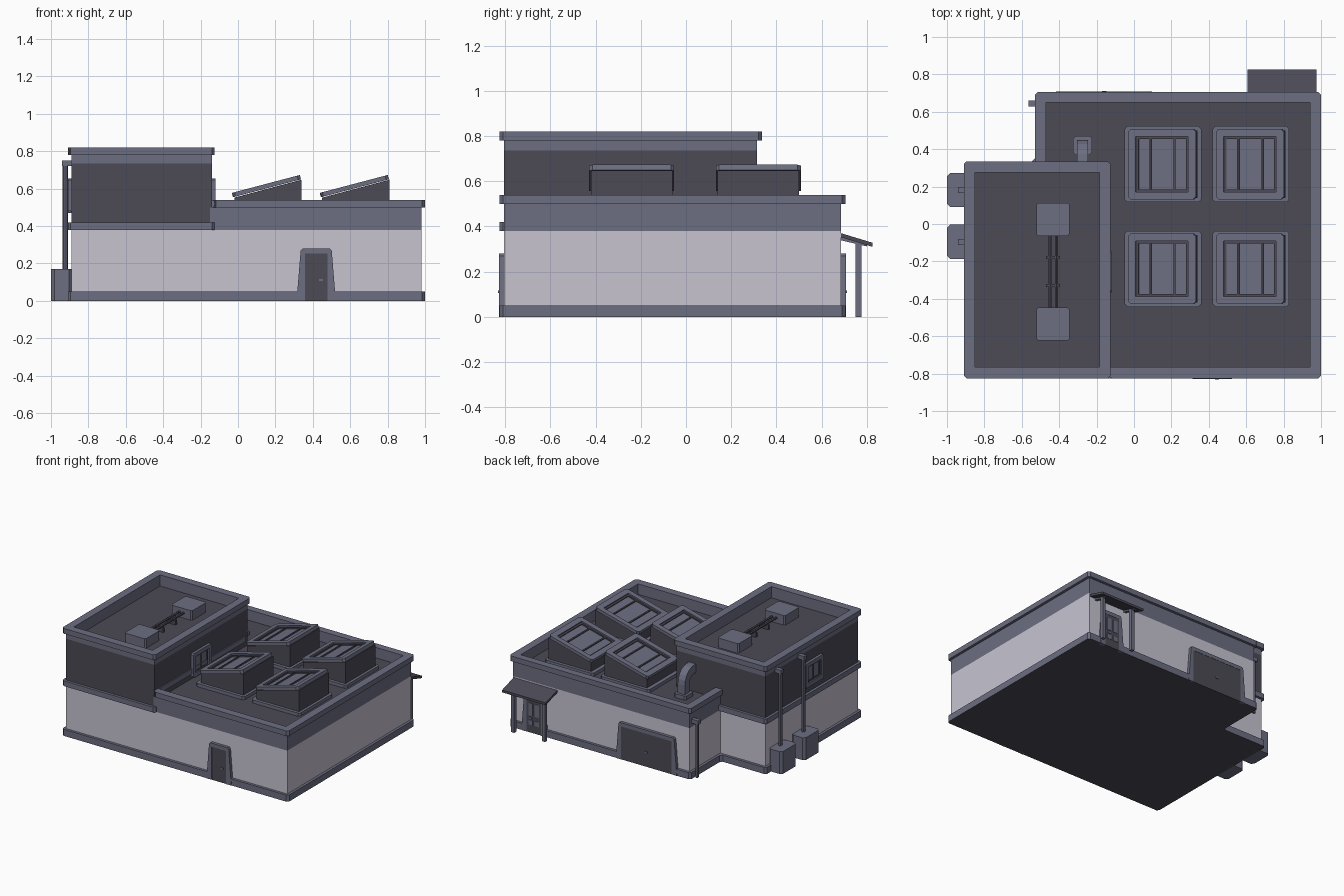
import bpy, bmesh, math
from mathutils import Matrix, Vector

if "Cube" in bpy.data.objects:
    bpy.data.objects.remove(bpy.data.objects["Cube"])


def mat(name, c):
    m = bpy.data.materials.new(name)
    m.diffuse_color = (*c, 1)
    m.use_nodes = True
    m.node_tree.nodes["Principled BSDF"].inputs["Base Color"].default_value = m.diffuse_color
    return m


LIGHT = mat("pale_wall", (0.57, 0.55, 0.63))
TRIM = mat("slate_trim", (0.15, 0.158, 0.222))
DARK = mat("charcoal", (0.072, 0.069, 0.092))
AX = {'x': lambda u, v, w: (w, u, v), 'y': lambda u, v, w: (u, w, v), 'z': lambda u, v, w: (u, v, w)}


def finish(name, bm, m):
    bmesh.ops.recalc_face_normals(bm, faces=bm.faces)
    me = bpy.data.meshes.new(name)
    bm.to_mesh(me)
    bm.free()
    me.materials.append(m)
    ob = bpy.data.objects.new(name, me)
    bpy.context.collection.objects.link(ob)
    return ob


def prism(name, pts, lo, hi, axis, m, inner=None, bevel=0):
    """Extrude a 2D outline along an axis; with inner, make a ring."""
    bm = bmesh.new()
    loops = [[[bm.verts.new(AX[axis](u, v, w)) for u, v in p] for w in (lo, hi)]
             for p in ([pts, inner] if inner else [pts])]
    n = len(pts)
    for a, b in loops:
        for i in range(n):
            j = (i + 1) % n
            bm.faces.new((a[i], a[j], b[j], b[i]))
    for k in (0, 1):
        if inner:
            o, q = loops[0][k], loops[1][k]
            for i in range(n):
                j = (i + 1) % n
                bm.faces.new((o[i], o[j], q[j], q[i]))
        else:
            bm.faces.new(loops[0][k])
    if bevel:
        a, b = loops[0]
        es = [bm.edges.get((a[i], b[i])) for i in range(n)]
        bmesh.ops.bevel(bm, geom=es, offset=bevel, segments=1, affect='EDGES')
    return finish(name, bm, m)


def rect(a, b, c, d):
    return [(a, c), (b, c), (b, d), (a, d)]


def box(name, x, y, z, m, bevel=0):
    return prism(name, rect(*x, *y), z[0], z[1], 'z', m, bevel=bevel)


def rod(name, a, b, r, m, sides=8):
    a, b = Vector(a), Vector(b)
    bm = bmesh.new()
    bmesh.ops.create_cone(bm, cap_ends=True, segments=sides, radius1=r, radius2=r, depth=(b - a).length)
    rot = (b - a).to_track_quat('Z', 'Y').to_matrix().to_4x4()
    bm.transform(Matrix.Translation((a + b) / 2) @ rot)
    return finish(name, bm, m)


# L-shaped ground floor
def ell(o):
    return [(-.89 - o, -.805 - o), (.98 + o, -.805 - o), (.98 + o, .685 + o),
            (-.51 - o, .685 + o), (-.51 - o, .315 + o), (-.89 - o, .315 + o)]


plinth = prism("plinth", ell(.02), 0, .05, 'z', TRIM, bevel=.015)
plinth.data.materials.append(DARK)
for f in plinth.data.polygons:
    f.material_index = 1 if f.normal.z < -.5 else 0
prism("ground_floor_walls", ell(0), .05, .38, 'z', LIGHT)


# main roof: parapet, coping and sunken deck
def main(o):
    return [(-.15 + o * .9, -.805 - o), (.98 + o, -.805 - o), (.98 + o, .685 + o),
            (-.51 - o, .685 + o), (-.51 - o, .3), (-.15 + o * .9, .3)]


deck = [(-.2, -.765), (.94, -.765), (.94, .65), (-.47, .65), (-.47, .28), (-.2, .28)]
prism("main_parapet", main(0), .38, .5, 'z', TRIM, inner=deck)
prism("main_coping", main(.02), .5, .54, 'z', TRIM, inner=deck, bevel=.015)
prism("main_roof_deck", deck, .39, .46, 'z', DARK)

# tower
T, TO, TI = rect(-.89, -.14, -.805, .315), rect(-.91, -.125, -.825, .335), rect(-.85, -.185, -.765, .275)
prism("tower_ledge", TO, .38, .42, 'z', TRIM, bevel=.015)
prism("tower_walls", T, .42, .735, 'z', DARK)
prism("tower_parapet", T, .735, .78, 'z', TRIM, inner=TI)
prism("tower_coping", TO, .78, .82, 'z', TRIM, inner=TI, bevel=.015)
for y in (.025, -.535):
    box("tower_roof_unit", (-.522, -.345), (y - .088, y + .088), (.735, .808), TRIM, .01)
for x in (-.45, -.415):
    rod("tower_roof_pipe", (x, -.46, .775), (x, -.05, .775), .009, DARK, 6)
for y in (-.33, -.18):
    box("pipe_bracket", (-.47, -.395), (y - .008, y + .008), (.735, .772), DARK)

# tower windows on both sides
for side, wx in ((-1, -.89), (1, -.14)):
    a, b = wx, wx + side * .02
    prism("window_frame", rect(-.365, -.145, .47, .655), a, b, 'x', TRIM,
          inner=rect(-.335, -.175, .5, .625), bevel=.01)
    prism("window_sash", rect(-.335, -.175, .5, .625), a, a + side * .01, 'x', DARK,
          inner=rect(-.322, -.188, .513, .612))
    prism("window_glass", rect(-.322, -.188, .513, .612), a, a + side * .005, 'x', TRIM)
    prism("window_bar", rect(-.261, -.249, .513, .612), a, a + side * .01, 'x', DARK)

# sloped skylights
L, ANG = .188, math.atan2(.095, .36)
for cx in (.155, .625):
    for cy in (.32, -.24):
        box("skylight_curb", (cx - .205, cx + .205), (cy - .203, cy + .203), (.46, .485), TRIM, .015)
        prism("skylight_box", [(cx - .175, .485), (cx + .185, .485), (cx + .185, .648), (cx - .175, .552)],
              cy - .18, cy + .18, 'y', DARK)
        move = Matrix.Translation((cx, cy, .602)) @ Matrix.Rotation(-ANG, 4, 'Y')
        parts = [
            prism("skylight_frame", rect(-L, L, -.188, .188), 0, .024, 'z', TRIM,
                  inner=rect(-.145, .145, -.148, .148), bevel=.015),
            prism("skylight_seal", rect(-.145, .145, -.148, .148), 0, .014, 'z', DARK,
                  inner=rect(-.132, .132, -.135, .135)),
            prism("skylight_glass", rect(-.132, .132, -.135, .135), 0, .006, 'z', TRIM)]
        for bx in (-.067, .067):
            parts.append(prism("skylight_bar", rect(bx - .005, bx + .005, -.135, .135), 0, .015, 'z', DARK))
        for p in parts:
            p.data.transform(move)

# curved duct from the main roof into the tower
arc = [(i * math.pi / 2 / 5) for i in range(6)]
duct = [(.45, .48)] + [(.34 + .11 * math.cos(t), .56 + .115 * math.sin(t)) for t in arc] + [(.31, .675)]
duct += [(.31, .61)] + [(.34 + .05 * math.cos(t), .56 + .05 * math.sin(t)) for t in reversed(arc)] + [(.39, .48)]
prism("roof_duct", duct, -.305, -.245, 'x', TRIM)
box("duct_base", (-.325, -.225), (.37, .47), (.46, .49), TRIM, .012)


# doors with flared frames; s is the outward y direction
def door(name, cx, y, s, w, h=.28):
    k = w - .022
    prism(name + "_frame", [(cx - w - .022, 0), (cx - w, h - .01), (cx - w + .01, h), (cx + w - .01, h),
                            (cx + w, h - .01), (cx + w + .022, 0), (cx + k, 0), (cx + k, h - .028),
                            (cx - k, h - .028), (cx - k, 0)], y, y + s * .0225, 'y', TRIM)
    prism(name + "_leaf", rect(cx - k, cx + k, 0, h - .028), y, y + s * .0207, 'y', DARK)
    hx = cx + (.025 if w < .1 else 0)
    prism(name + "_handle", rect(hx - .01, hx + .012, .105, .117), y, y + s * .026, 'y', TRIM)


door("front_door", .418, -.805, -1, .083)
door("porch_door", .79, .685, 1, .083)
door("garage_door", -.16, .685, 1, .235)
for px in (.763, .817):
    for z in ((.06, .095), (.13, .225)):
        prism("porch_door_panel", rect(px - .018, px + .018, *z), .7, .7085, 'y', TRIM)

# porch canopy on two posts
prism("porch_canopy", [(.68, .372), (.825, .328), (.825, .31), (.68, .354)], .607, .975, 'x', DARK)
for x in (.66, .92):
    box("porch_post", (x - .013, x + .013), (.75, .776), (0, .338), TRIM)
    prism("porch_beam", [(.68, .358), (.8, .322), (.8, .312), (.68, .34)], x - .01, x + .01, 'x', TRIM)

# side tanks with riser pipes
for y in (.182, -.095):
    box("side_tank", (-1, -.885), (y - .092, y + .092), (0, .17), TRIM, .018)
    rod("riser_pipe", (-.924, y, .16), (-.924, y, .735), .014, TRIM)
    box("riser_elbow", (-.941, -.885), (y - .016, y + .016), (.72, .75), TRIM)

# drain pipe at the back corner
rod("drain_pipe", (-.545, .645, 0), (-.545, .645, .42), .012, TRIM)
box("drain_elbow", (-.565, -.505), (.629, .661), (.41, .44), TRIM)
